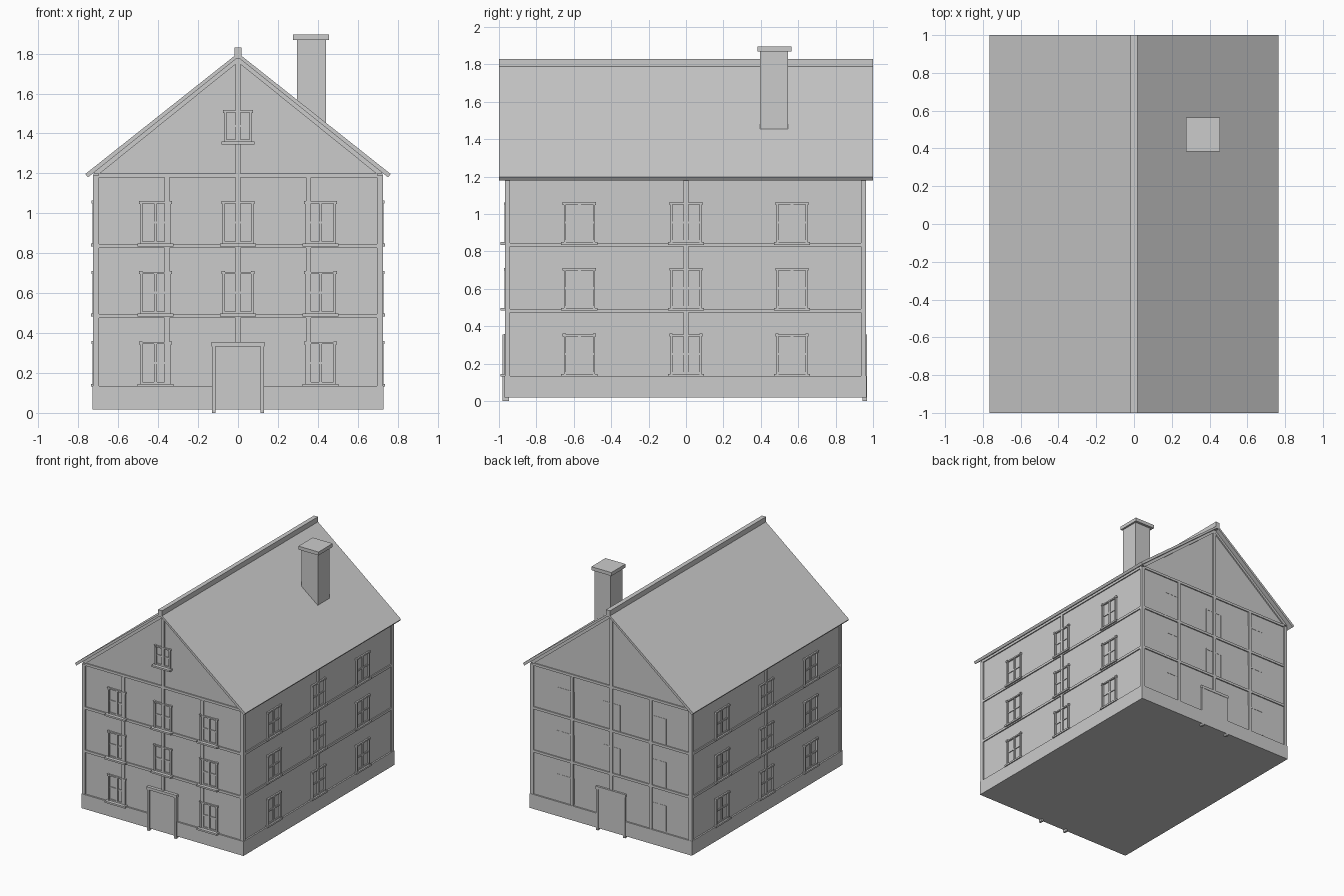
import bpy, bmesh
from mathutils import Matrix, Vector

if "Cube" in bpy.data.objects:
    bpy.data.objects.remove(bpy.data.objects["Cube"])

grey = bpy.data.materials.new("plain grey")
grey.diffuse_color = (0.6, 0.6, 0.6, 1)
grey.use_nodes = True
grey.node_tree.nodes["Principled BSDF"].inputs["Base Color"].default_value = grey.diffuse_color

# wall planes: front, back and sides
FRONT, BACK, SIDE = 0.957, 0.953, 0.716
FLOORS = (0.145, 0.497, 0.849)


def finish(name, bm):
    mesh = bpy.data.meshes.new(name)
    bmesh.ops.recalc_face_normals(bm, faces=bm.faces)
    bm.to_mesh(mesh)
    bm.free()
    mesh.materials.append(grey)
    ob = bpy.data.objects.new(name, mesh)
    bpy.context.collection.objects.link(ob)
    return ob


def add_box(bm, a, b):
    a, b = Vector(a), Vector(b)
    size = [abs(q - p) for p, q in zip(a, b)]
    bmesh.ops.create_cube(bm, size=1, matrix=Matrix.Translation((a + b) / 2) @ Matrix.Diagonal((*size, 1)))


def add_prism(bm, profile, y0, y1):
    """Extrude an (x, z) outline along y."""
    face = bm.faces.new([bm.verts.new((x, y0, z)) for x, z in profile])
    moved = bmesh.ops.extrude_face_region(bm, geom=[face])["geom"]
    bmesh.ops.translate(bm, vec=(0, y1 - y0, 0), verts=[v for v in moved if isinstance(v, bmesh.types.BMVert)])


def box(name, a, b):
    bm = bmesh.new()
    add_box(bm, a, b)
    return finish(name, bm)


def place(side, u, d, z):
    """Position u along a wall and d outward from it."""
    return {"front": (u, -FRONT - d, z), "back": (u, BACK + d, z),
            "right": (SIDE + d, u, z), "left": (-SIDE - d, u, z)}[side]


def wall_boxes(name, side, parts):
    """Each part is (u0, u1, z0, z1, depth)."""
    bm = bmesh.new()
    for u0, u1, z0, z1, d in parts:
        add_box(bm, place(side, u0, -0.01, z0), place(side, u1, d, z1))
    return finish(name, bm)


def window(side, u, z, half, height):
    w, top = 0.011, z + height
    mid = z + height * 0.5
    wall_boxes(side + "_window", side, [
        (u - half, u - half + w, z, top, 0.014),                      # jambs
        (u + half - w, u + half, z, top, 0.014),
        (u - half + w, u + half - w, top - w, top, 0.012),            # head
        (u - half + w, u + half - w, z, z + w, 0.008),                # bottom rail
        (u - half - 0.006, u - half + w, top - 0.012, top + 0.003, 0.017),  # ears
        (u + half - w, u + half + 0.006, top - 0.012, top + 0.003, 0.017),
        (u - 0.008, u + 0.008, z + w, top - w, 0.008),                # glazing bars
        (u - half + w, u - 0.008, mid - 0.006, mid + 0.006, 0.006),
        (u + 0.008, u + half - w, mid - 0.006, mid + 0.006, 0.006)])
    sill = 0.036 if side == "front" else 0.021
    wall_boxes(side + "_sill", side, [(u - half - 0.014, u + half + 0.014, z - 0.014, z, sill)])


# house body with gables
bm = bmesh.new()
add_prism(bm, [(-SIDE, 0.05), (SIDE, 0.05), (SIDE, 1.205), (0, 1.778), (-SIDE, 1.205)], -FRONT, BACK)
finish("walls", bm)
box("plinth", (-0.728, -0.97, 0.018), (0.728, 0.965, 0.135))

# roof slabs, ridge cap and chimney
bm = bmesh.new()
add_prism(bm, [(-0.765, 1.197), (-0.752, 1.18), (0, 1.782), (0.752, 1.18), (0.765, 1.197), (0, 1.803)], -1, 1)
finish("roof", bm)
box("ridge_cap", (-0.018, -1, 1.775), (0.018, 1, 1.83))
bm = bmesh.new()
add_prism(bm, [(0.295, 1.55), (0.44, 1.435), (0.44, 1.872), (0.295, 1.872)], 0.395, 0.545)
finish("chimney", bm)
box("chimney_cap", (0.275, 0.383, 1.868), (0.455, 0.565, 1.896))

# timber beams and posts on the gable walls
for side in ("front", "back"):
    beams = [(-0.725, -0.697, 0.135, 1.19, 0.010), (0.697, 0.725, 0.135, 1.19, 0.010)]
    beams += [(-0.7, 0.7, z, z + 0.02, 0.009) for z in (0.475, 0.826, 1.18)]
    beams += [(u - 0.0125, u + 0.0125, 0.135, 1.18, 0.0095) for u in (-0.356, 0.353)]
    beams.append((-0.0125, 0.0125, 0.355, 1.765, 0.0095))
    wall_boxes(side + "_beams", side, beams)

    # sloping boards under the roof edge
    y0, y1 = (-FRONT - 0.01, -FRONT + 0.01) if side == "front" else (BACK - 0.01, BACK + 0.01)
    bm = bmesh.new()
    for s in (-1, 1):
        add_prism(bm, [(0, 1.757), (s * 0.692, 1.2), (s * 0.722, 1.2), (s * 0.722, 1.204), (0, 1.783)], y0, y1)
    finish(side + "_rake_boards", bm)

    # door with its surround standing on the ground
    out = 0.023 if side == "front" else 0.014
    wall_boxes(side + "_door_frame", side, [
        (-0.13, -0.112, 0, 0.335, out), (0.112, 0.13, 0, 0.335, out),
        (-0.134, 0.134, 0.333, 0.355, out + 0.002)])
    wall_boxes(side + "_door", side, [(-0.112, 0.112, 0.018, 0.333, 0.0145 if side == "front" else 0.0125)])

# timber beams and windows on the long walls
for side in ("right", "left"):
    beams = [(-0.967, -0.94, 0.135, 1.19, 0.010), (0.935, 0.963, 0.135, 1.19, 0.010),
             (-0.0125, 0.0125, 0.135, 1.18, 0.0095)]
    beams += [(-0.95, 0.945, z, z + 0.02, 0.009) for z in (0.473, 0.826, 1.18)]
    wall_boxes(side + "_beams", side, beams)
    for z in FLOORS:
        for u in (-0.57, 0, 0.567):
            window(side, u, z, 0.083, 0.212)

# front windows, with the door taking the middle of the ground floor
for z in FLOORS:
    for u in (-0.413, 0, 0.413):
        if u or z > 0.2:
            window("front", u, z, 0.077, 0.21)
window("front", 0, 1.36, 0.068, 0.155)

# sunken back windows showing only a thin outline
for z in FLOORS:
    for u in (-0.413, 0, 0.413):
        if u or z > 0.2:
            wall_boxes("back_window", "back", [
                (u - 0.077, u - 0.068, z, z + 0.21, 0.002),
                (u + 0.068, u + 0.077, z, z + 0.21, 0.002),
                (u - 0.068, u + 0.068, z + 0.201, z + 0.21, 0.002)])
